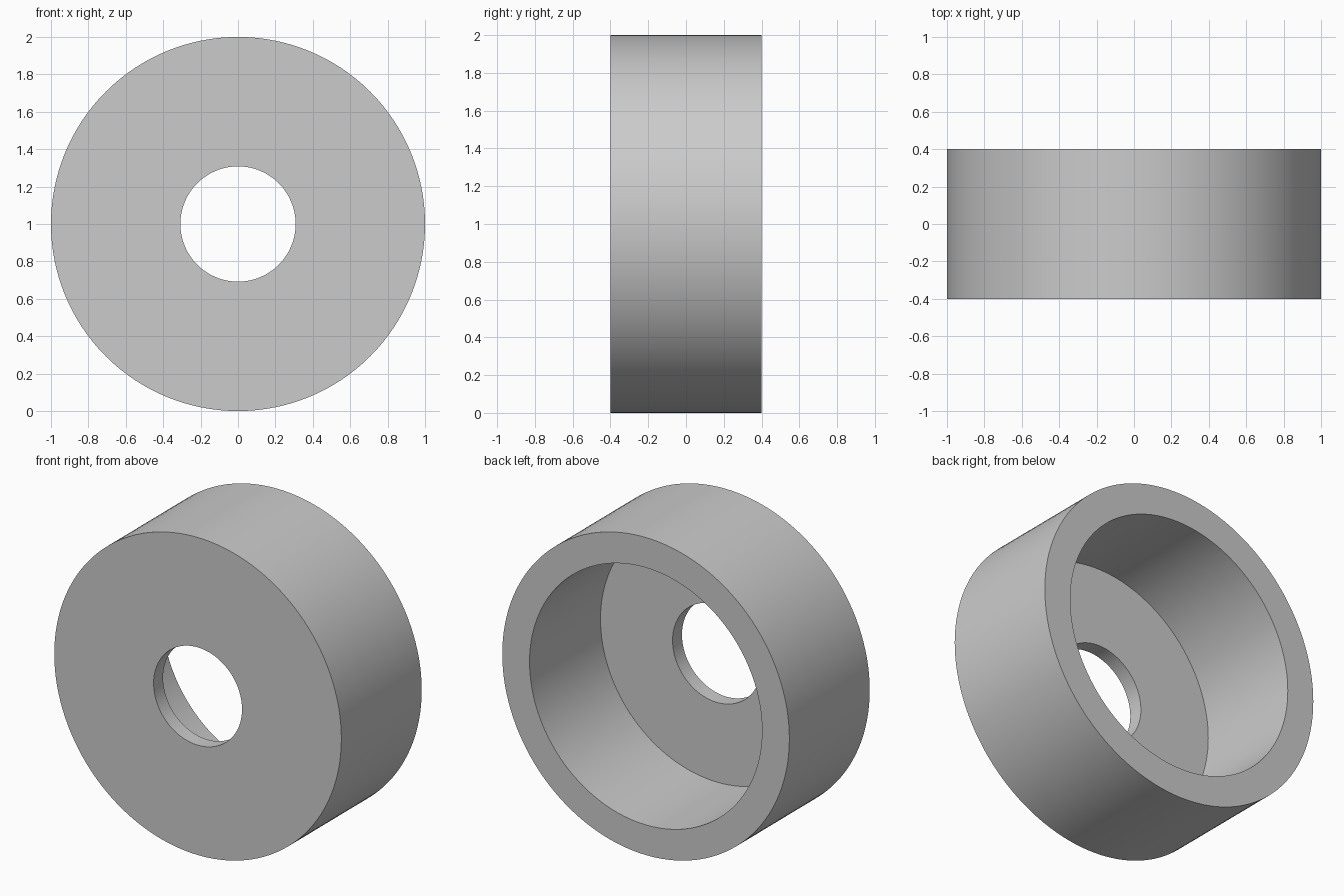
import bpy
import bmesh
import math
from mathutils import Matrix, Vector

if "Cube" in bpy.data.objects:
    bpy.data.objects.remove(bpy.data.objects["Cube"], do_unlink=True)

OUTER, INNER, HOLE = 1.0, 0.81, 0.308
FRONT, FLOOR, BACK = -0.4, -0.306, 0.4
SEGMENTS = 128

# Plain grey material
grey = bpy.data.materials.new("light_grey")
grey.use_nodes = True
colour = (0.6, 0.6, 0.6, 1.0)
grey.diffuse_color = colour
grey.node_tree.nodes["Principled BSDF"].inputs["Base Color"].default_value = colour

# Closed cross-section (radius, y) of the cup: hole, front face, rim, cavity floor
profile = [(HOLE, FRONT), (OUTER, FRONT), (OUTER, BACK),
           (INNER, BACK), (INNER, FLOOR), (HOLE, FLOOR)]

# Spin the section around the y axis
bm = bmesh.new()
verts = [bm.verts.new((r, y, 0)) for r, y in profile]
edges = [bm.edges.new((verts[i - 1], verts[i])) for i in range(len(verts))]
bmesh.ops.spin(bm, geom=verts + edges, cent=Vector(), axis=(0, 1, 0),
               angle=math.tau, steps=SEGMENTS, use_merge=True)
bmesh.ops.remove_doubles(bm, verts=bm.verts, dist=0.0001)
bmesh.ops.recalc_face_normals(bm, faces=bm.faces)
bmesh.ops.transform(bm, matrix=Matrix.Translation((0, 0, OUTER)), verts=bm.verts)

mesh = bpy.data.meshes.new("hollow_cup")
bm.to_mesh(mesh)
bm.free()
mesh.materials.append(grey)
cup = bpy.data.objects.new("hollow_cup", mesh)
bpy.context.collection.objects.link(cup)

# Smooth round walls, sharp rims
bpy.ops.object.select_all(action="DESELECT")
cup.select_set(True)
bpy.context.view_layer.objects.active = cup
bpy.ops.object.shade_smooth_by_angle(angle=math.radians(30))
